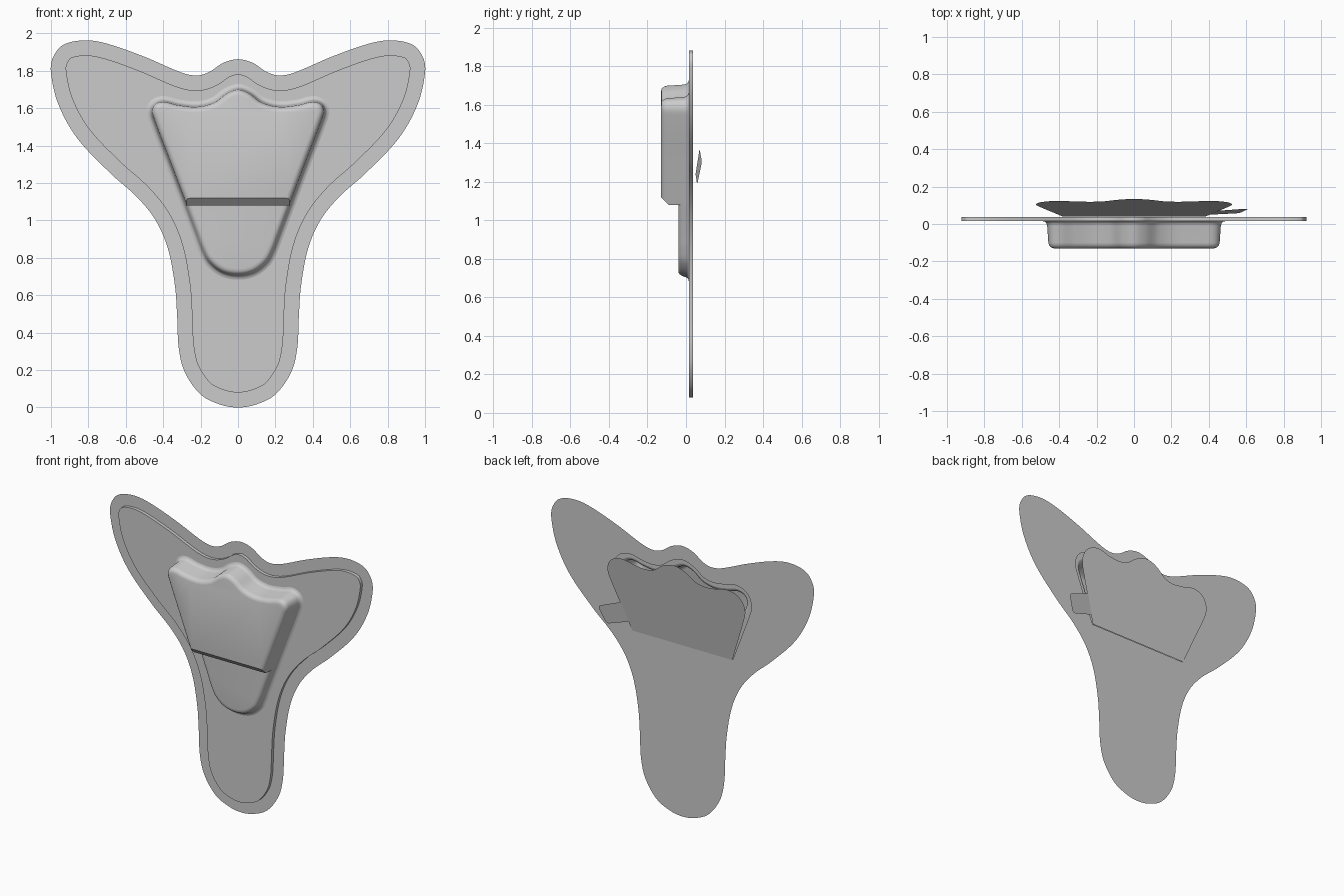
import bpy, bmesh, math
from mathutils import Vector
from mathutils.geometry import interpolate_bezier

if "Cube" in bpy.data.objects:
    bpy.data.objects.remove(bpy.data.objects["Cube"])

CARD_Y, RIM_Y = 0.037, 0.015
HINGE_Z, STEP_Z = 1.18, 1.08

CARD = [(0, 1.862), (.08, 1.842), (.155, 1.793), (.22, 1.775), (.3, 1.79), (.5, 1.875),
        (.7, 1.945), (.82, 1.963), (.935, 1.938), (.99, 1.87), (1, 1.79), (.96, 1.62),
        (.86, 1.44), (.68, 1.25), (.54, 1.125), (.44, 1.0), (.375, .85), (.337, .65),
        (.325, .48), (.317, .32), (.285, .19), (.2, .07), (.1, .017), (0, 0)]
BLISTER = [(0, 1.705), (.06, 1.685), (.13, 1.635), (.22, 1.613), (.32, 1.622), (.40, 1.64),
           (.447, 1.625), (.464, 1.585), (.45, 1.53), (.374, 1.33), (.298, 1.13),
           (.222, .93), (.19, .845), (.155, .78), (.085, .725), (0, .708)]


def outline(half, n=8):
    """Smooth closed loop through a half profile and its mirror image."""
    p = [Vector(q) for q in half]
    p += [Vector((-q.x, q.y)) for q in p[-2:0:-1]]
    m, out = len(p), []
    tan = [(p[(i + 1) % m] - p[i - 1]).normalized() for i in range(m)]
    for i in range(m):
        a, b = p[i], p[(i + 1) % m]
        d = (b - a).length / 3
        seg = interpolate_bezier(a, a + tan[i] * d, b - tan[(i + 1) % m] * d, b, n + 1)
        out += [Vector((q[0], q[1])) for q in seg[:-1]]
    return out


def offset(loop, d):
    out = []
    for i, q in enumerate(loop):
        t = (loop[(i + 1) % len(loop)] - loop[i - 1]).normalized()
        out.append(q + Vector((-t.y, t.x)) * d)
    return out


def ring(bm, loop, y):
    return [bm.verts.new((q.x, y, q.y)) for q in loop]


def bridge(bm, a, b):
    for i in range(len(a)):
        j = (i + 1) % len(a)
        bm.faces.new((a[i], a[j], b[j], b[i]))


def fill(bm, *rings):
    """Flat fill of the first ring with the others as holes."""
    edges = []
    for r in rings:
        for i in range(len(r)):
            pair = (r[i - 1], r[i])
            edges.append(bm.edges.get(pair) or bm.edges.new(pair))
    bmesh.ops.triangle_fill(bm, edges=edges, use_beauty=True, normal=(0, -1, 0))


def finish(bm, name):
    bmesh.ops.recalc_face_normals(bm, faces=bm.faces[:])
    # keep the front-facing side outward
    if sum(f.normal.y * f.calc_area() for f in bm.faces) > 0:
        bmesh.ops.reverse_faces(bm, faces=bm.faces[:])
    me = bpy.data.meshes.new(name)
    bm.to_mesh(me)
    bm.free()
    ob = bpy.data.objects.new(name, me)
    bpy.context.collection.objects.link(ob)
    bpy.ops.object.select_all(action='DESELECT')
    ob.select_set(True)
    bpy.context.view_layer.objects.active = ob
    bpy.ops.object.shade_smooth_by_angle(angle=math.radians(35))
    return ob


def shell(profile):
    """Formed shell: blister outline stepped forward by (offset, y), capped in front."""
    bm = bmesh.new()
    rings = [ring(bm, offset(wall, d), y) for d, y in profile]
    for a, b in zip(rings, rings[1:]):
        bridge(bm, a, b)
    bm.faces.new(rings[-1])
    return bm


def cut(bm, co, no):
    """Remove everything on the normal side of a plane; return the cut vertices."""
    res = bmesh.ops.bisect_plane(bm, geom=bm.verts[:] + bm.edges[:] + bm.faces[:], dist=1e-6,
                                 plane_co=co, plane_no=no, clear_outer=True)
    return [g for g in res['geom_cut'] if isinstance(g, bmesh.types.BMVert) and g.is_valid]


def convex_face(bm, verts):
    c = sum((v.co for v in verts), Vector()) / len(verts)
    verts.sort(key=lambda v: math.atan2(v.co.y - c.y, v.co.x - c.x))
    bm.faces.new(verts)


card, wall = outline(CARD), outline(BLISTER)

# Flap outline, slightly larger than the blister and straight along the hinge
big = [q for q in offset(wall, .06) if q.y > HINGE_Z + .005]
k = next(i for i, q in enumerate(big) if q.x < 0)
flap = big[:k] + [Vector((.38, HINGE_Z)), Vector((-.38, HINGE_Z))] + big[k:]

# Backing card with the flap opening
bm = bmesh.new()
fill(bm, ring(bm, card, CARD_Y), ring(bm, flap, CARD_Y))
finish(bm, "backing_card")

# Raised rim plate around the blister
FLARE = [(.025, RIM_Y), (.013, .012), (.005, .004), (0, -.01)]
bm = bmesh.new()
inset = offset(card, -.08)
back, front = ring(bm, inset, CARD_Y), ring(bm, inset, RIM_Y)
bridge(bm, back, front)
fill(bm, front, ring(bm, offset(wall, FLARE[0][0]), RIM_Y))
finish(bm, "rim_plate")

# Deep upper blister: flat underside with a chamfer
bm = shell(FLARE + [(-.006, -.1), (-.011, -.115), (-.021, -.126), (-.036, -.13)])
vs = cut(bm, (0, 0, STEP_Z), (0, 0, -1))
convex_face(bm, [v for v in vs if v.co.y < -.009])
vs = cut(bm, (0, -.13, 1.12), (0, -1, -1))
convex_face(bm, vs)
finish(bm, "upper_blister")

# Shallow lower blister
bm = shell(FLARE + [(-.003, -.02), (-.011, -.032), (-.02, -.038), (-.034, -.04)])
cut(bm, (0, 0, STEP_Z), (0, 0, 1))
finish(bm, "lower_blister")


def flap_y(z):
    return CARD_Y + .003 + .16 * (z - HINGE_Z)


# Opened back flap
bm = bmesh.new()
verts = [bm.verts.new((q.x, flap_y(q.y), q.y)) for q in flap]
bm.faces.new(verts)
finish(bm, "back_flap")

# Pull tab on the side of the flap, outer corners rounded
bm = bmesh.new()
ia, oa, ob_, ib = (Vector(c) for c in ((.446, flap_y(1.37), 1.37), (.615, .083, 1.305),
                                       (.565, .058, 1.185), (.40, flap_y(1.24), 1.24)))
pts = [ia]
for prev, c, nxt in ((ia, oa, ob_), (oa, ob_, ib)):
    s = c + (prev - c).normalized() * .025
    e = c + (nxt - c).normalized() * .025
    pts += interpolate_bezier(s, s.lerp(c, .55), e.lerp(c, .55), e, 6)
pts.append(ib)
bm.faces.new([bm.verts.new(q) for q in pts])
finish(bm, "pull_tab")
